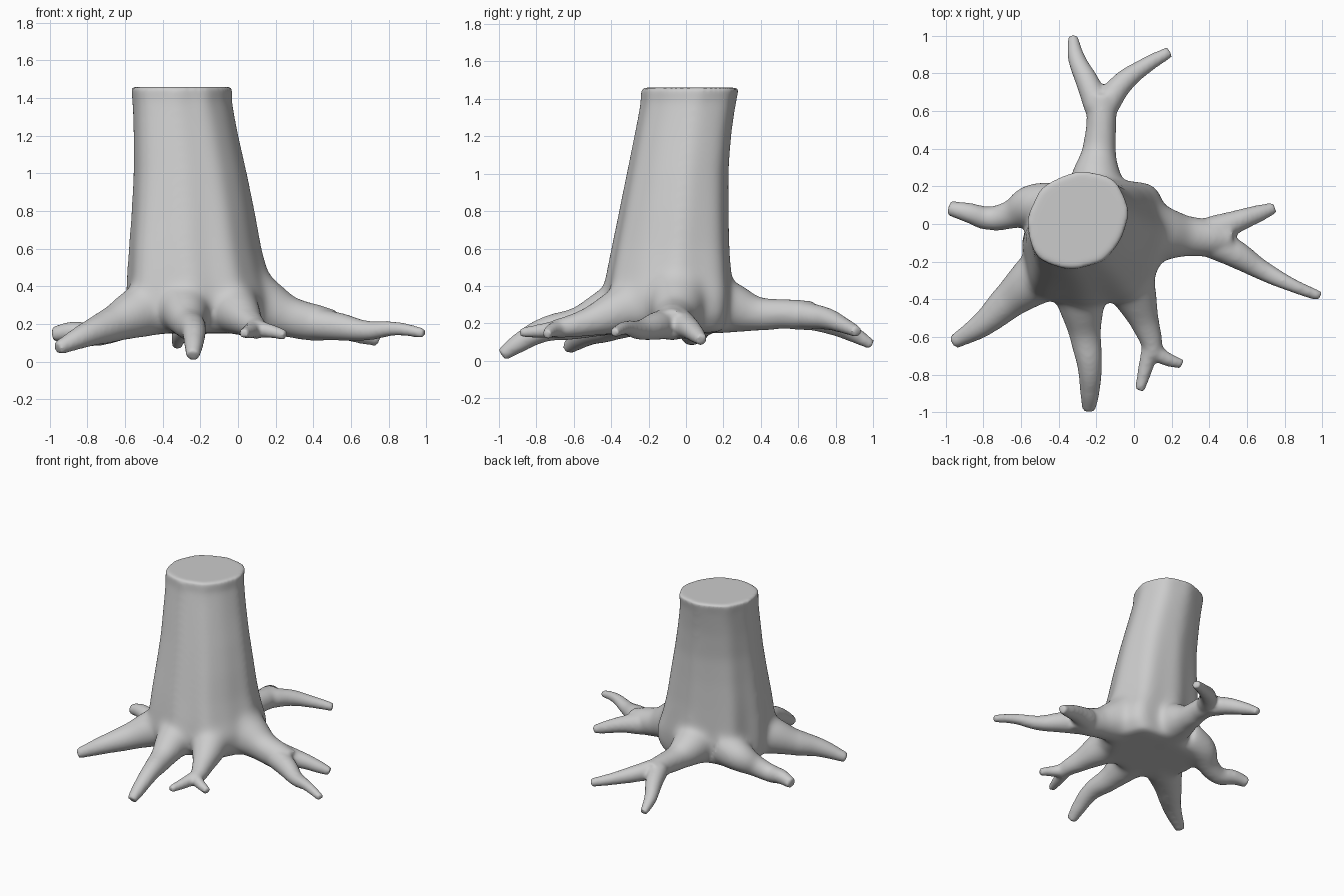
import bpy, bmesh, math

parts = []


def trunk():
    # z, x min, x max, y min, y max, squareness, ridge depth
    levels = [(0.15, -0.58, 0.14, -0.36, 0.215, 2.7, 0.10),
              (0.24, -0.59, 0.20, -0.42, 0.235, 2.7, 0.10),
              (0.34, -0.595, 0.20, -0.44, 0.245, 2.6, 0.09),
              (0.45, -0.59, 0.16, -0.425, 0.24, 2.5, 0.08),
              (0.60, -0.58, 0.12, -0.395, 0.23, 2.5, 0.07),
              (0.80, -0.565, 0.085, -0.355, 0.225, 2.4, 0.06),
              (1.00, -0.555, 0.045, -0.315, 0.225, 2.3, 0.05),
              (1.20, -0.555, 0.0, -0.275, 0.24, 2.3, 0.045),
              (1.38, -0.56, -0.035, -0.24, 0.265, 2.2, 0.04),
              (1.46, -0.565, -0.035, -0.235, 0.28, 2.2, 0.03)]
    ridges = [8, 50, 88, 138, 178, 224, 265, 300]
    n = 96
    bm = bmesh.new()
    rings = []
    for z, x0, x1, y0, y1, p, depth in levels:
        ring = []
        for i in range(n):
            a = 2 * math.pi * i / n
            c, s = math.cos(a), math.sin(a)
            r = (abs(c) ** p + abs(s) ** p) ** (-1 / p)
            bump = 0
            for d in ridges:
                da = (math.degrees(a) - d + 180) % 360 - 180
                bump += math.exp(-(da / 13) ** 2)
            # ridges plus a slight diagonal stretch
            k = r * (1 + depth * (bump - 0.85) + 0.06 * math.sin(2 * a))
            ring.append(bm.verts.new(((x0 + x1) / 2 + (x1 - x0) / 2 * k * c,
                                      (y0 + y1) / 2 + (y1 - y0) / 2 * k * s, z)))
        rings.append(ring)
    for a, b in zip(rings, rings[1:]):
        for i in range(n):
            j = (i + 1) % n
            bm.faces.new((a[i], a[j], b[j], b[i]))
    bm.faces.new(rings[0][::-1])
    bm.faces.new(rings[-1])
    me = bpy.data.meshes.new("tree_stump")
    bm.to_mesh(me)
    bm.free()
    ob = bpy.data.objects.new("tree_stump", me)
    bpy.context.collection.objects.link(ob)
    return ob


def root(name, pts):
    # Tapered tube through (x, y, z, radius) points
    cu = bpy.data.curves.new(name, 'CURVE')
    cu.dimensions = '3D'
    cu.bevel_depth = 1
    cu.bevel_resolution = 6
    cu.resolution_u = 8
    cu.use_fill_caps = True
    sp = cu.splines.new('BEZIER')
    sp.bezier_points.add(len(pts) - 1)
    for bp, (x, y, z, r) in zip(sp.bezier_points, pts):
        bp.co = (x, y, z)
        bp.radius = r
        bp.handle_left_type = bp.handle_right_type = 'AUTO'
    ob = bpy.data.objects.new(name, cu)
    bpy.context.collection.objects.link(ob)
    parts.append(ob)


stump = trunk()

# Single roots
root("left_root", [(-0.40, 0.09, 0.29, .14), (-0.54, 0.10, 0.245, .115), (-0.65, 0.05, 0.18, .08),
                   (-0.77, 0.03, 0.145, .065), (-0.88, 0.06, 0.16, .054), (-0.985, 0.085, 0.145, .04)])
root("front_left_root", [(-0.38, -0.19, 0.32, .17), (-0.53, -0.30, 0.26, .14), (-0.66, -0.405, 0.20, .098),
                         (-0.80, -0.53, 0.145, .068), (-0.96, -0.63, 0.07, .038)])
root("front_root", [(-0.30, -0.24, 0.33, .18), (-0.28, -0.42, 0.26, .13), (-0.26, -0.58, 0.20, .088),
                    (-0.235, -0.76, 0.165, .066), (-0.235, -0.90, 0.09, .052), (-0.24, -0.985, 0.03, .037)])

# Forked roots: stem plus two branches
root("front_right_stem", [(-0.07, -0.20, 0.33, .18), (0.0, -0.37, 0.26, .125), (0.06, -0.53, 0.205, .078),
                          (0.095, -0.64, 0.18, .057), (0.10, -0.70, 0.17, .052)])
root("front_right_fork_a", [(0.09, -0.66, 0.175, .05), (0.06, -0.77, 0.16, .04), (0.03, -0.885, 0.15, .027)])
root("front_right_fork_b", [(0.09, -0.66, 0.175, .05), (0.16, -0.71, 0.165, .04), (0.255, -0.745, 0.14, .028)])

root("right_stem", [(0.0, -0.04, 0.36, .21), (0.14, -0.05, 0.29, .155), (0.28, -0.065, 0.235, .11),
                    (0.42, -0.075, 0.205, .098), (0.52, -0.08, 0.195, .078)])
root("right_fork_a", [(0.42, -0.04, 0.20, .085), (0.55, 0.015, 0.175, .06), (0.66, 0.055, 0.14, .047),
                      (0.745, 0.085, 0.11, .032)])
root("right_fork_b", [(0.42, -0.10, 0.20, .085), (0.54, -0.16, 0.185, .075), (0.68, -0.245, 0.165, .054),
                      (0.84, -0.325, 0.175, .038), (0.99, -0.385, 0.15, .028)])

root("back_stem", [(-0.20, 0.10, 0.31, .17), (-0.20, 0.25, 0.28, .14), (-0.187, 0.38, 0.25, .094),
                   (-0.175, 0.52, 0.25, .08), (-0.17, 0.68, 0.24, .08)])
root("back_fork_a", [(-0.19, 0.62, 0.245, .075), (-0.25, 0.76, 0.205, .062), (-0.305, 0.88, 0.15, .047),
                     (-0.325, 0.995, 0.085, .029)])
root("back_fork_b", [(-0.16, 0.62, 0.245, .075), (-0.06, 0.75, 0.225, .06), (0.06, 0.84, 0.19, .044),
                     (0.19, 0.915, 0.155, .032)])

# Merge trunk and roots into one skin
bpy.ops.object.select_all(action='DESELECT')
for ob in parts:
    ob.select_set(True)
bpy.context.view_layer.objects.active = parts[0]
bpy.ops.object.convert(target='MESH')
for ob in parts:
    ob.select_set(True)
    bm = bmesh.new()
    bm.from_mesh(ob.data)
    bmesh.ops.remove_doubles(bm, verts=bm.verts, dist=1e-5)
    bmesh.ops.recalc_face_normals(bm, faces=bm.faces)
    bm.to_mesh(ob.data)
    bm.free()
stump.select_set(True)
bpy.context.view_layer.objects.active = stump
bpy.ops.object.join()

remesh = stump.modifiers.new("merge", 'REMESH')
remesh.mode = 'VOXEL'
remesh.voxel_size = 0.012
bpy.ops.object.modifier_apply(modifier="merge")

# Strong blending around the root flare, light smoothing elsewhere
flare = stump.vertex_groups.new(name="flare")
for v in stump.data.vertices:
    d = math.hypot(v.co.x + 0.2, v.co.y + 0.08)
    w = min(1, max(0, (0.62 - d) / 0.2)) * min(1, max(0, (1.40 - v.co.z) / 0.1))
    if w > 0:
        flare.add([v.index], w, 'REPLACE')
blend = stump.modifiers.new("blend", 'SMOOTH')
blend.factor = 0.5
blend.iterations = 70
blend.vertex_group = "flare"
soften = stump.modifiers.new("soften", 'SMOOTH')
soften.factor = 0.5
soften.iterations = 12
for m in ("blend", "soften"):
    bpy.ops.object.modifier_apply(modifier=m)
bpy.ops.object.shade_smooth_by_angle(angle=math.radians(60))
